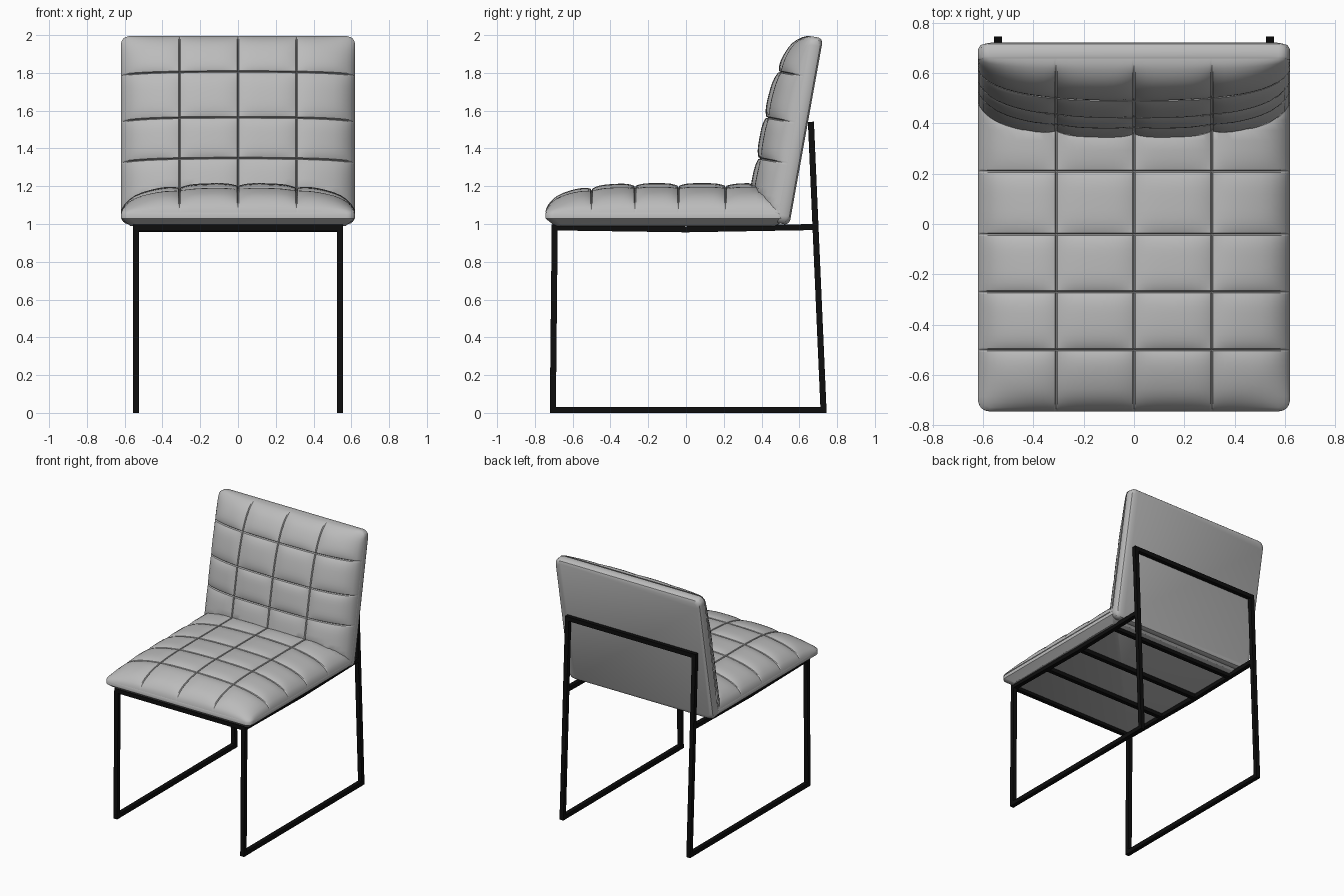
import bpy, bmesh, math
from mathutils import Vector

if "Cube" in bpy.data.objects:
    bpy.data.objects.remove(bpy.data.objects["Cube"])

HALF = 0.62      # half width of the upholstery
CORNER = 0.045   # corner radius of the upholstery
TUBE = 0.032     # thickness of the frame tube
LEG_X = 0.54


def material(name, value):
    mat = bpy.data.materials.new(name)
    mat.use_nodes = True
    colour = (value, value, value, 1)
    mat.diffuse_color = colour
    mat.node_tree.nodes["Principled BSDF"].inputs["Base Color"].default_value = colour
    return mat


FABRIC = material("grey upholstery", 0.5)
METAL = material("black metal", 0.004)


def finish(bm, name, mat, smooth=False):
    mesh = bpy.data.meshes.new(name)
    bm.to_mesh(mesh)
    bm.free()
    mesh.materials.append(mat)
    obj = bpy.data.objects.new(name, mesh)
    bpy.context.collection.objects.link(obj)
    if smooth:
        bpy.ops.object.select_all(action='DESELECT')
        obj.select_set(True)
        bpy.context.view_layer.objects.active = obj
        bpy.ops.object.shade_smooth_by_angle(angle=math.radians(35))
    return obj


def quilt_samples(stops, steps=12, gap=0.005):
    """Positions along a quilted strip, each with its puff (-1 marks a seam)."""
    out = []
    for i, (a, b) in enumerate(zip(stops, stops[1:])):
        if i:
            out.append((a, -1))
            a += gap
        if i < len(stops) - 2:
            b -= gap
        for k in range(steps + 1):
            t = (1 - math.cos(math.pi * k / steps)) / 2
            out.append((a + (b - a) * t, 1 - abs(2 * t - 1) ** 4))
    return out


def round_corner(x, s, length):
    """Pull a point at the two free corners onto a rounded outline."""
    a, b = abs(x) - (HALF - CORNER), s - (length - CORNER)
    if a > 0 and b > 0:
        k = max(a, b) / math.hypot(a, b)
        x = math.copysign(HALF - CORNER + a * k, x)
        s = length - CORNER + b * k
    return x, s


def quilted_cushion(name, place, length, seams, rise, lip, crown, slope):
    """Domed cushion top with stitched channels and a mitred inner end."""
    cols = quilt_samples([-HALF, -HALF / 2, 0, HALF / 2, HALF])
    rows = quilt_samples([0] + seams + [length])
    bm = bmesh.new()
    grid = []
    for s, pv in rows:
        line = []
        q = max(0, (s - crown) / (length - crown))
        for x, pu in cols:
            dome = math.sqrt(max(0, 1 - abs(x / HALF) ** 2.8))
            dome *= math.sqrt(max(0, 1 - q ** 3))
            puff = -0.012 if min(pu, pv) < 0 else 0.014 * pu * pv
            h = lip + rise * dome + puff * min(1, dome * 2)
            h = min(h, lip + slope * s)
            line.append(bm.verts.new(place(*round_corner(x, s, length), h)))
        grid.append(line)
    for r0, r1 in zip(grid, grid[1:]):
        for i in range(len(r0) - 1):
            bm.faces.new((r0[i], r0[i + 1], r1[i + 1], r1[i]))
    bm.normal_update()
    up = place(0, 0, 1) - place(0, 0, 0)
    if sum((f.normal.dot(up) for f in bm.faces)) < 0:
        bmesh.ops.reverse_faces(bm, faces=bm.faces[:])
    finish(bm, name, FABRIC, True)


def padded_base(name, place, start, length, levels):
    """Rounded board under a cushion, lofted through (height, inset) levels."""
    bm = bmesh.new()
    rings = []
    for h, inset in levels:
        ring = []
        for corner, (sx, ss) in enumerate(((1, 1), (-1, 1), (-1, -1), (1, -1))):
            cx = sx * (HALF - CORNER)
            cs = length - CORNER if ss > 0 else start + CORNER
            for k in range(7):
                ang = math.pi / 2 * (corner + k / 6)
                r = CORNER
                x, s = cx + r * math.cos(ang), cs + r * math.sin(ang)
                mid = (start + length) / 2
                x *= (HALF - inset) / HALF
                s = mid + (s - mid) * (1 - 2 * inset / (length - start))
                ring.append(bm.verts.new(place(x, s, h)))
        rings.append(ring)
    for r0, r1 in zip(rings, rings[1:]):
        for i in range(len(r0)):
            j = (i + 1) % len(r0)
            bm.faces.new((r0[i], r0[j], r1[j], r1[i]))
    bm.faces.new(rings[0])
    bm.faces.new(rings[-1])
    bmesh.ops.recalc_face_normals(bm, faces=bm.faces[:])
    finish(bm, name, FABRIC, True)


def plane(origin, along, normal):
    o, d, n = Vector((0, *origin)), Vector((0, *along)), Vector((0, *normal))
    return lambda x, s, h: o + Vector((x, 0, 0)) + d * s + n * h


def bar(name, a, b):
    """Square tube between two points, overlapping its neighbours at the ends."""
    a, b = Vector(a), Vector(b)
    d = (b - a).normalized()
    side = Vector((0, 1, 0)) if abs(d.x) > 0.5 else Vector((1, 0, 0))
    other = d.cross(side)
    bm = bmesh.new()
    bmesh.ops.create_cube(bm, size=1)
    size = (b - a).length + TUBE
    for v in bm.verts:
        v.co = (a + b) / 2 + side * v.co.x * TUBE + other * v.co.y * TUBE + d * v.co.z * size
    bmesh.ops.recalc_face_normals(bm, faces=bm.faces[:])
    finish(bm, name, METAL)


# Seat: runs forward from the joint with the backrest
seat = plane((0.53, 1.06), (-1, 0), (0, 1))
quilted_cushion("seat_cushion", seat, 1.275, [0.32, 0.57, 0.80, 1.03], 0.143, 0, 0.68, 0.9)
padded_base("seat_base", seat, 0, 1.275,
            [(0, 0.004), (-0.008, 0), (-0.03, 0), (-0.07, 0.05)])

# Backrest: leans back from the same joint
lean = math.atan2(0.17, 0.94)
back = plane((0.515, 1.03), (math.sin(lean), math.cos(lean)),
             (-math.cos(lean), math.sin(lean)))
quilted_cushion("back_cushion", back, 0.975, [0.29, 0.51, 0.76], 0.157, 0.03, 0.35, 1.25)
padded_base("back_base", back, -0.03, 0.975,
            [(0.03, 0.004), (0.022, 0), (-0.015, 0), (-0.03, 0.008), (-0.038, 0.025)])

# Frame sides
for label, x in (("left", LEG_X), ("right", -LEG_X)):
    bar(label + "_front_leg", (x, -0.705, 0.016), (x, -0.695, 0.982))
    bar(label + "_floor_runner", (x, -0.705, 0.016), (x, 0.728, 0.016))
    bar(label + "_rear_upright", (x, 0.728, 0.016), (x, 0.662, 1.525))
    bar(label + "_front_rail", (x, -0.695, 0.982), (x, 0, 0.972))
    bar(label + "_rear_rail", (x, 0, 0.972), (x, 0.685, 0.984))

# Cross members
for label, y, z in (("front_crossbar", -0.695, 0.982), ("seat_crossbar_front", -0.33, 0.977),
                    ("seat_crossbar_middle", 0.04, 0.973), ("seat_crossbar_rear", 0.42, 0.979),
                    ("back_crossbar", 0.662, 1.525)):
    bar(label, (-LEG_X, y, z), (LEG_X, y, z))
